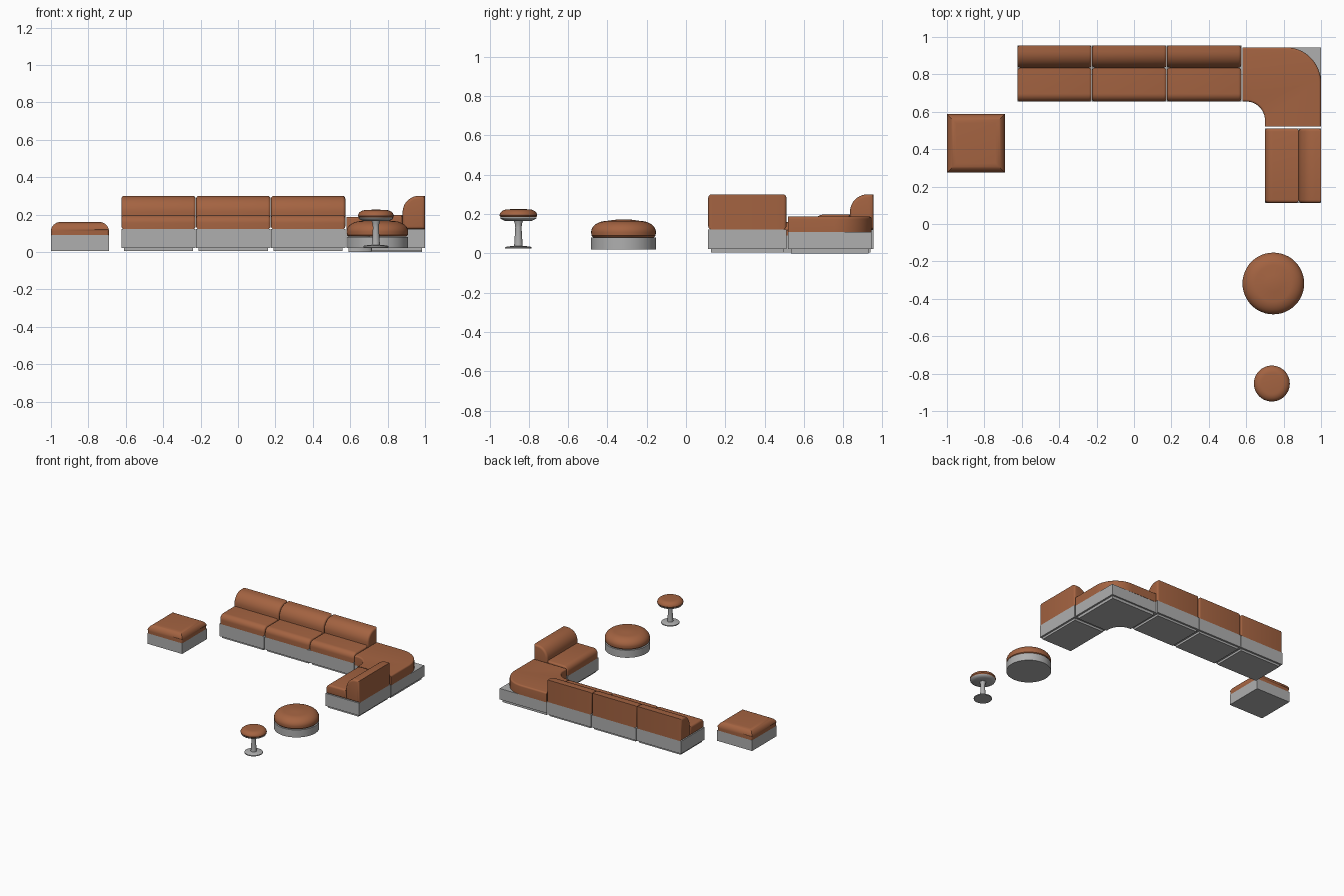
import bpy, bmesh, math
from mathutils import Matrix, Vector

if "Cube" in bpy.data.objects:
    bpy.data.objects.remove(bpy.data.objects["Cube"])


def material(name, rgb):
    m = bpy.data.materials.new(name)
    m.diffuse_color = (*rgb, 1)
    m.use_nodes = True
    m.node_tree.nodes["Principled BSDF"].inputs["Base Color"].default_value = m.diffuse_color
    return m


LEATHER = material("brown leather", (0.37, 0.125, 0.053))
GREY = material("grey base", (0.43, 0.43, 0.43))


def finish(name, bm, mat, matrix=Matrix()):
    bmesh.ops.recalc_face_normals(bm, faces=bm.faces)
    me = bpy.data.meshes.new(name)
    bm.to_mesh(me)
    bm.free()
    me.materials.append(mat)
    ob = bpy.data.objects.new(name, me)
    ob.matrix_world = matrix
    bpy.context.collection.objects.link(ob)
    bpy.ops.object.select_all(action='DESELECT')
    ob.select_set(True)
    bpy.context.view_layer.objects.active = ob
    bpy.ops.object.shade_smooth_by_angle(angle=math.radians(35))
    return ob


def arc(cx, cy, r, a0, a1, n=10):
    return [(cx + r * math.cos(math.radians(a0 + (a1 - a0) * i / n)),
             cy + r * math.sin(math.radians(a0 + (a1 - a0) * i / n)))
            for i in range(n + 1)]


def prism(points):
    """Polygon given as 3D points; returns bmesh and its face."""
    bm = bmesh.new()
    return bm, bm.faces.new([bm.verts.new(p) for p in points])


def extrude(bm, face, vec):
    r = bmesh.ops.extrude_face_region(bm, geom=[face], use_keep_orig=True)
    bmesh.ops.translate(bm, vec=vec, verts=[v for v in r['geom'] if isinstance(v, bmesh.types.BMVert)])
    bm.normal_update()


def bevel(bm, edges, r, seg=5):
    bmesh.ops.bevel(bm, geom=edges, offset=r, segments=seg, profile=0.5,
                    affect='EDGES', clamp_overlap=True)


def box(name, lo, hi, mat, matrix=Matrix()):
    bm = bmesh.new()
    bmesh.ops.create_cube(bm, size=1)
    for v in bm.verts:
        v.co = [(a + b) / 2 + c * (b - a) for a, b, c in zip(lo, hi, v.co)]
    return finish(name, bm, mat, matrix)


def cushion(name, profile, width, r, matrix):
    """Depth/height profile drawn out sideways, with rounded end rims."""
    h = width / 2
    bm, f = prism([(-h, y, z) for y, z in profile])
    extrude(bm, f, Vector((width, 0, 0)))
    rims = [e for e in bm.edges if abs(e.verts[0].co.x - e.verts[1].co.x) < 1e-6]
    bevel(bm, rims, r, 4)
    return finish(name, bm, LEATHER, matrix)


def slab(name, outline, z0, z1, mat, soft=None, r=0.0):
    bm, f = prism([(x, y, z0) for x, y in outline])
    extrude(bm, f, Vector((0, 0, z1 - z0)))
    if soft:
        bevel(bm, [e for e in bm.edges if all(v.co.z > z1 - 1e-5 for v in e.verts) and soft(e)], r)
    return finish(name, bm, mat)


def lathe(name, profile, cx, cy, mat, n=48):
    bm = bmesh.new()
    vs = [bm.verts.new((r, 0, z)) for r, z in profile]
    es = [bm.edges.new(p) for p in zip(vs, vs[1:])]
    bmesh.ops.spin(bm, geom=vs + es, cent=(0, 0, 0), axis=(0, 0, 1),
                   angle=2 * math.pi, steps=n)
    bmesh.ops.remove_doubles(bm, verts=bm.verts, dist=1e-5)
    return finish(name, bm, mat, Matrix.Translation((cx, cy, 0)))


# straight sofa modules: three along the back, one turned on the right
seat_profile = [(-0.15, 0.122), (0.03, 0.122), (0.03, 0.197)] + arc(-0.108, 0.155, 0.042, 90, 180, 8)
back_profile = [(0.03, 0.122), (0.15, 0.122), (0.15, 0.30)] + arc(0.118, 0.212, 0.088, 90, 180, 10)
places = [(x, 0.805, 0) for x in (-0.425, -0.025, 0.375)] + [(0.85, 0.312, -90)]
for i, (x, y, a) in enumerate(places, 1):
    m = Matrix.Translation((x, y, 0)) @ Matrix.Rotation(math.radians(a), 4, 'Z')
    box(f"sofa_plinth_{i}", (-0.185, -0.135, 0.005), (0.185, 0.135, 0.022), GREY, m)
    box(f"sofa_base_{i}", (-0.199, -0.15, 0.022), (0.199, 0.15, 0.122), GREY, m)
    cushion(f"sofa_seat_{i}", seat_profile, 0.398, 0.016, m)
    cushion(f"sofa_back_{i}", back_profile, 0.398, 0.016, m)

# corner module: L shaped, concave inside, rounded outside on a square base
inner = [(0.70, 0.52)] + arc(0.60, 0.555, 0.10, 0, 90, 12) + [(0.58, 0.655)]
square = inner + [(0.58, 0.943), (1.0, 0.943)] + [(1.0, 0.52)]
rounded = inner + [(0.58, 0.945)] + arc(0.81, 0.755, 0.19, 90, 0, 16) + [(1.0, 0.52)]
plinth = [(0.712, 0.535)] + arc(0.60, 0.555, 0.112, 0, 90, 12) + [(0.592, 0.667), (0.592, 0.93), (0.985, 0.93), (0.985, 0.535)]


def not_an_end(e):
    return not any(all(abs(v.co[k] - c) < 1e-4 for v in e.verts) for k, c in ((0, 0.58), (1, 0.52)))


slab("corner_plinth", plinth, 0.0, 0.022, GREY)
slab("corner_base", square, 0.022, 0.11, GREY)
slab("corner_seat", rounded, 0.11, 0.187, LEATHER, not_an_end, 0.012)

# square ottoman
box("ottoman_base", (-1.0, 0.275, 0.005), (-0.69, 0.588, 0.09), GREY)
top = [(-1.0, 0.275), (-0.69, 0.275), (-0.69, 0.588), (-1.0, 0.588)]
bm, f = prism([(x, y, 0.09) for x, y in top])
extrude(bm, f, Vector((0, 0, 0.07)))
bevel(bm, [e for e in bm.edges if all(v.co.z > 0.15 for v in e.verts)], 0.05, 8)
bevel(bm, [e for e in bm.edges if len(e.link_faces) == 2 and e.calc_face_angle(0) > 0.6
           and abs(e.verts[0].co.z - e.verts[1].co.z) > 0.015], 0.012, 3)
finish("ottoman_cushion", bm, LEATHER)

# round pouf
lathe("pouf_base", [(0, 0.02), (0.165, 0.02), (0.165, 0.08), (0, 0.08)], 0.745, -0.318, GREY)
dome = [(0.105 + (x - 0.105) * 1.0, z) for x, z in
        [(0.085 + 0.08 * math.cos(t * math.pi / 20), 0.108 + 0.057 * math.sin(t * math.pi / 20)) for t in range(11)]]
lathe("pouf_cushion", [(0, 0.082), (0.155, 0.082), (0.163, 0.09)] + dome + [(0.045, 0.171), (0, 0.173)],
      0.745, -0.318, LEATHER)

# pedestal stool
sx, sy = 0.737, -0.853
lathe("stool_foot_and_stem",
      [(0, 0.024), (0.067, 0.024), (0.067, 0.031), (0.058, 0.035), (0.022, 0.038), (0.021, 0.05),
       (0.016, 0.13), (0.018, 0.15), (0.024, 0.168), (0, 0.168)], sx, sy, GREY, 36)
lathe("stool_tray", [(0, 0.166), (0.07, 0.166), (0.09, 0.176), (0.094, 0.183), (0, 0.183)], sx, sy, GREY)
lathe("stool_cushion",
      [(0, 0.184), (0.09, 0.184)] +
      [(0.054 + 0.042 * math.cos(t * math.pi / 16), 0.192 + 0.032 * math.sin(t * math.pi / 16)) for t in range(9)] +
      [(0, 0.227)], sx, sy, LEATHER)
